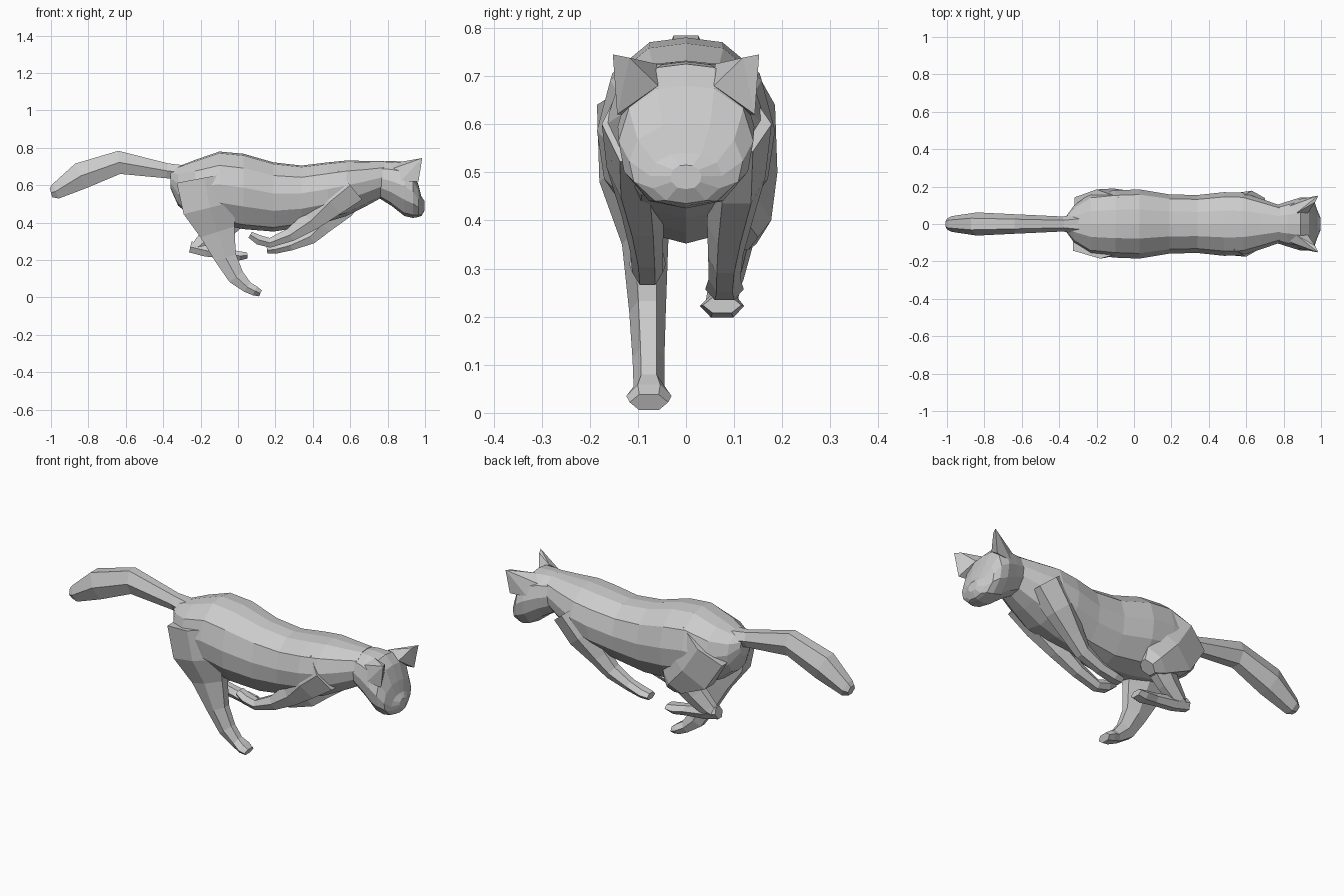
import bpy, bmesh, math
from mathutils import Vector

HALF = [(0, 1), (.42, .95), (.85, .62), (1, .1), (.92, -.4), (.55, -.88), (0, -1)]
PROFILE = HALF + [(-u, v) for u, v in HALF[-2:0:-1]]
HEX = [(.5, 1), (1, 0), (.5, -1), (-.5, -1), (-1, 0), (-.5, 1)]


def finish(name, bm):
    bmesh.ops.recalc_face_normals(bm, faces=bm.faces[:])
    mesh = bpy.data.meshes.new(name)
    bm.to_mesh(mesh)
    bm.free()
    obj = bpy.data.objects.new(name, mesh)
    bpy.context.collection.objects.link(obj)
    return obj


def skin(name, rings):
    """Bridge successive closed rings and cap both ends."""
    bm = bmesh.new()
    loops = [[bm.verts.new(p) for p in ring] for ring in rings]
    n = len(loops[0])
    for a, b in zip(loops, loops[1:]):
        for i in range(n):
            j = (i + 1) % n
            bm.faces.new((a[i], a[j], b[j], b[i]))
    bm.faces.new(loops[0])
    bm.faces.new(loops[-1])
    return finish(name, bm)


def trunk(name, sections):
    """Upright sections: x, top, bottom, half width."""
    rings = []
    for x, top, bot, w in sections:
        c, h = (top + bot) / 2, (top - bot) / 2
        rings.append([(x, u * w, c + v * h) for u, v in PROFILE])
    return skin(name, rings)


def limb(name, path):
    """Six-sided tube; path: x, y, z, half depth, half width."""
    pts = [Vector(p[:3]) for p in path]
    rings = []
    for i, (p, s) in enumerate(zip(pts, path)):
        a = (p - pts[i - 1]).normalized() if i else Vector()
        b = (pts[i + 1] - p).normalized() if i < len(pts) - 1 else Vector()
        t = a + b
        side = Vector((-t.z, 0, t.x)).normalized()
        rings.append([p + side * v * s[3] + Vector((0, u * s[4], 0)) for u, v in HEX])
    return skin(name, rings)


# Torso from rump to neck
trunk("body", [
    (-.36, .685, .58, .045), (-.32, .70, .49, .10), (-.23, .735, .42, .165),
    (-.10, .78, .39, .18), (.03, .768, .365, .185), (.19, .722, .352, .158),
    (.34, .705, .375, .155), (.48, .722, .405, .17), (.58, .732, .435, .168),
    (.68, .73, .485, .135), (.78, .73, .54, .10)])

# Head with a short muzzle
trunk("head", [
    (.74, .725, .54, .095), (.82, .73, .49, .12), (.89, .725, .435, .142),
    (.935, .68, .425, .14), (.965, .60, .43, .118), (.98, .54, .435, .075),
    (.998, .515, .465, .032)])

# Pointed ears
for s, label in ((-1, "right"), (1, "left")):
    bm = bmesh.new()
    for x, y, z in [(.985, .152, .745), (.97, .118, .738), (.93, .058, .68),
                    (.965, .143, .62), (.83, .095, .69), (.87, .06, .725), (.87, .13, .62)]:
        bm.verts.new((x, s * y, z))
    bmesh.ops.convex_hull(bm, input=bm.verts[:])
    finish(label + "_ear", bm)

# Bushy tail
limb("tail", [
    (-.28, 0, .665, .04, .06), (-.38, 0, .677, .04, .04), (-.635, 0, .722, .062, .052),
    (-.84, 0, .65, .072, .062), (-.975, 0, .567, .042, .042), (-1, 0, .56, .025, .03)])

# Hind legs: right one reaches the ground, left one folded
limb("right_hind_leg", [
    (-.18, -.10, .64, .15, .085), (-.15, -.105, .48, .145, .075),
    (-.11, -.085, .35, .095, .048), (-.065, -.08, .21, .058, .038),
    (-.01, -.078, .11, .045, .033), (.05, -.077, .055, .03, .032),
    (.09, -.077, .035, .026, .047), (.12, -.077, .022, .018, .04)])
limb("left_thigh", [
    (-.20, .10, .64, .14, .085), (-.11, .115, .50, .14, .075),
    (-.02, .115, .40, .075, .062), (.01, .11, .365, .04, .04)])
limb("left_hind_shank", [
    (-.04, .11, .44, .08, .055), (-.13, .095, .34, .06, .042),
    (-.205, .085, .275, .042, .034), (-.235, .08, .26, .025, .03)])
limb("left_hind_foot", [
    (-.255, .08, .27, .03, .032), (-.17, .077, .25, .032, .033),
    (-.06, .075, .233, .026, .034), (.01, .075, .222, .024, .046),
    (.05, .075, .224, .016, .04)])

# Front legs tucked back beneath the chest
limb("right_front_leg", [
    (.60, -.10, .60, .10, .075), (.49, -.105, .51, .085, .06),
    (.39, -.09, .41, .055, .044), (.28, -.082, .335, .036, .034),
    (.17, -.08, .292, .026, .032), (.11, -.08, .308, .026, .038),
    (.065, -.08, .335, .018, .032)])
limb("left_front_leg", [
    (.63, .10, .60, .09, .078), (.54, .105, .49, .085, .06),
    (.45, .09, .39, .055, .046), (.385, .082, .325, .042, .036),
    (.28, .08, .278, .028, .033), (.20, .08, .257, .023, .04),
    (.155, .08, .252, .018, .034)])
